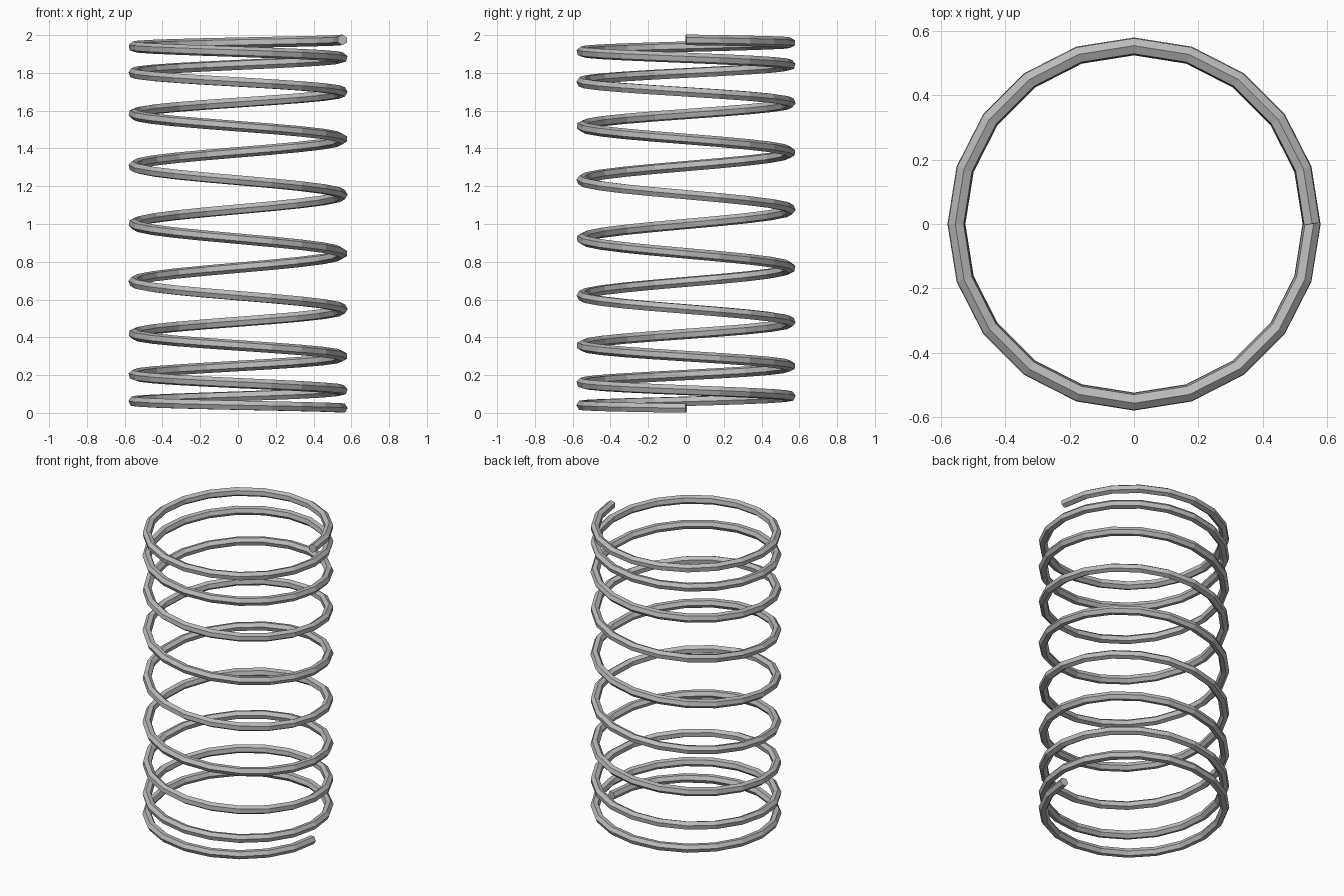
import bpy
from math import cos, sin, pi

# Remove the default cube only
cube = bpy.data.objects.get("Cube")
if cube:
    bpy.data.objects.remove(cube, do_unlink=True)

TURNS = 9
STEPS = 20            # straight segments per turn
COIL_RADIUS = 0.5525
WIRE_RADIUS = 0.028
BASE_Z = 0.025
END_PITCH = 0.05      # rise per turn added evenly along the coil
SWELL = (1 - BASE_Z - END_PITCH * TURNS / 2)

# Steel material
steel = bpy.data.materials.new("steel grey")
steel.use_nodes = True
colour = (0.5, 0.5, 0.5, 1)
steel.diffuse_color = colour
for node in steel.node_tree.nodes:
    if node.type == 'BSDF_PRINCIPLED':
        node.inputs["Base Color"].default_value = colour


def coil_point(i):
    """Point on the helix, tightly wound at both ends and open in the middle."""
    t = i / STEPS
    angle = -2 * pi * t
    z = BASE_Z + END_PITCH * t + SWELL * (1 - cos(pi * t / TURNS))
    return (COIL_RADIUS * cos(angle), COIL_RADIUS * sin(angle), z, 1)


# Coil spring: faceted six-sided wire swept along the helix
curve = bpy.data.curves.new("coil_spring", 'CURVE')
curve.dimensions = '3D'
curve.bevel_depth = WIRE_RADIUS
curve.bevel_resolution = 1
curve.use_fill_caps = True
curve.twist_mode = 'MINIMUM'

spline = curve.splines.new('POLY')
count = TURNS * STEPS + 1
spline.points.add(count - 1)
for i, point in enumerate(spline.points):
    point.co = coil_point(i)
spline.use_smooth = False

spring = bpy.data.objects.new("coil_spring", curve)
bpy.context.collection.objects.link(spring)
curve.materials.append(steel)

# Turn the swept wire into a flat shaded mesh
bpy.ops.object.select_all(action='DESELECT')
spring.select_set(True)
bpy.context.view_layer.objects.active = spring
bpy.ops.object.convert(target='MESH')
bpy.ops.object.shade_flat()
